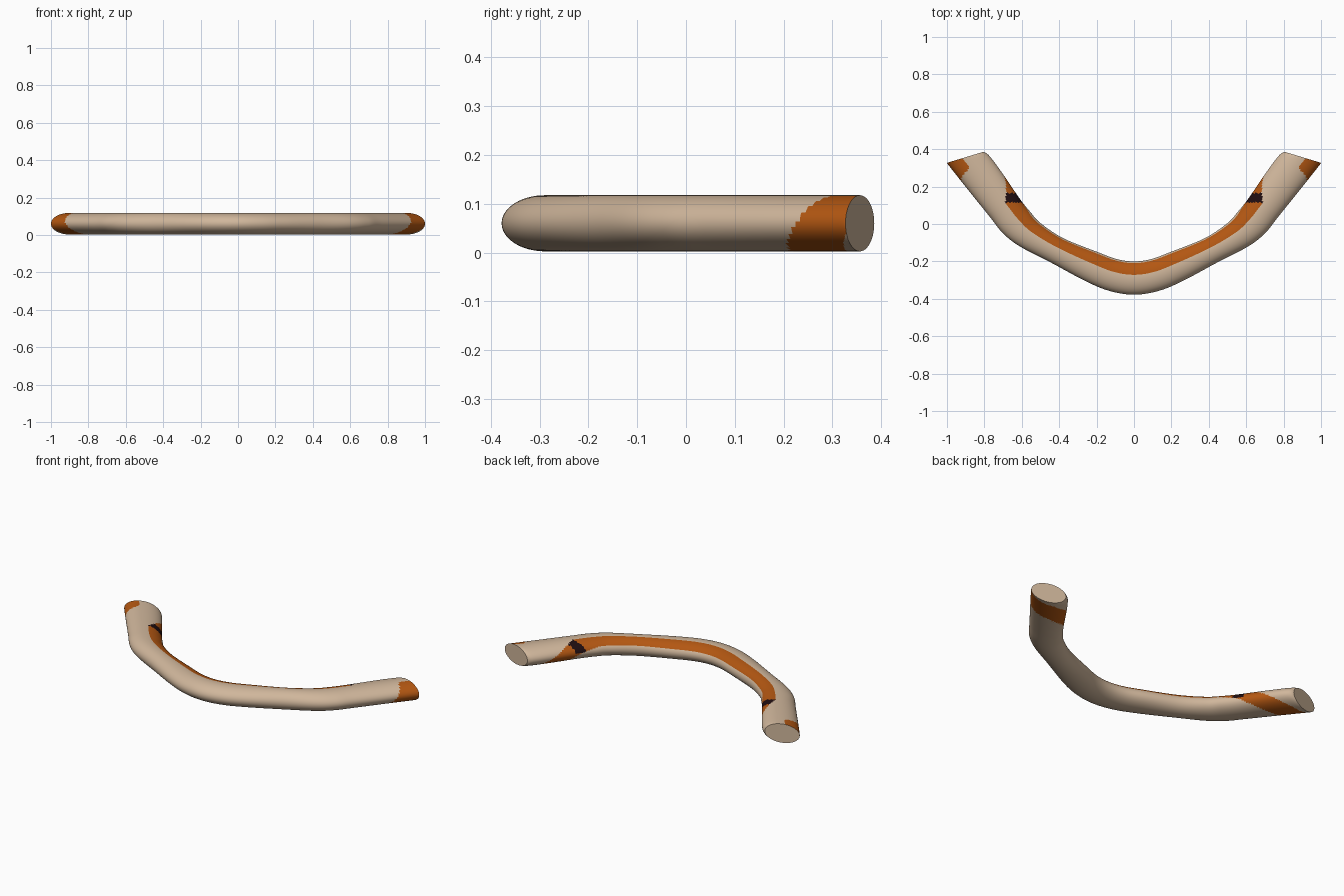
import bpy, bmesh, math
from mathutils import Vector

SEGS, STEPS = 96, 16
MID_Z, HALF_H = 0.06, 0.0575

old = bpy.data.objects.get("Cube")
if old:
    bpy.data.objects.remove(old, do_unlink=True)


def make_material(name, rgb):
    mat = bpy.data.materials.new(name)
    mat.use_nodes = True
    color = (*rgb, 1.0)
    mat.diffuse_color = color
    bsdf = mat.node_tree.nodes["Principled BSDF"]
    bsdf.inputs["Base Color"].default_value = color
    bsdf.inputs["Roughness"].default_value = 0.7
    return mat


def interpolate(table, q):
    if q <= table[0][0]:
        return table[0][1]
    for (a, va), (b, vb) in zip(table, table[1:]):
        if q <= b:
            return va + (vb - va) * (q - a) / (b - a)
    return table[-1][1]


def catmull(p0, p1, p2, p3, t):
    return 0.5 * (2 * p1 + (p2 - p0) * t + (2 * p0 - 5 * p1 + 4 * p2 - p3) * t * t
                  + (3 * p1 - p0 - 3 * p2 + p3) * t ** 3)


# Half plan of the bent bar: outer edge x, y and inner edge x, y
half = [Vector(p) for p in (
    (0, -.378, 0, -.2), (.13, -.358, .09, -.188), (.26, -.305, .2, -.148),
    (.45, -.203, .38, -.075), (.61, -.12, .5, .005), (.7, -.05, .555, .065),
    (.77, .037, .61, .134), (.885, .18, .712, .283), (.985, .306, .775, .366),
    (1, .327, .805, .386))]
mirrored = [Vector((-p[0], p[1], -p[2], p[3])) for p in half[:0:-1]]
stations = mirrored + half

sections = []
last = len(stations) - 1
for i in range(last):
    quad = [stations[min(max(i + k, 0), last)] for k in (-1, 0, 1, 2)]
    sections += [catmull(*quad, s / STEPS) for s in range(STEPS)]
sections.append(stations[-1])

# Painted band: starts on the inner top and spirals under each tip
BAND_START = [(.53, 103), (.66, 180), (.80, 255), (.89, 340)]
BAND_END = [(.40, 155), (.50, 180), (.67, 270), (.765, 360), (.785, 400), (.795, 440)]


def paint(center, theta):
    q = abs(center.x) * .64 + center.y * .77
    start, end = interpolate(BAND_START, q), interpolate(BAND_END, q)
    if not any(start <= a <= end for a in (theta, theta + 360)):
        return 0
    dark = .115 < center.y < .165 and theta < 175
    return 2 if dark else 1


# Loft elliptical rings along the bar
bm = bmesh.new()
rings = []
for sec in sections:
    outer, inner = Vector(sec[:2]), Vector(sec[2:])
    mid, arm = (outer + inner) / 2, (outer - inner) / 2
    ring = []
    for k in range(SEGS):
        a = math.tau * k / SEGS
        p = mid + arm * math.cos(a)
        ring.append(bm.verts.new((p.x, p.y, MID_Z + HALF_H * math.sin(a))))
    rings.append(ring)

for r0, r1 in zip(rings, rings[1:]):
    for k in range(SEGS):
        n = (k + 1) % SEGS
        face = bm.faces.new((r0[k], r0[n], r1[n], r1[k]))
        face.material_index = paint(face.calc_center_median(), (k + .5) * 360 / SEGS)

# Flat plain tips
for ring in (rings[0], rings[-1]):
    bm.faces.new(ring)

bmesh.ops.recalc_face_normals(bm, faces=bm.faces)
mesh = bpy.data.meshes.new("curved_bar")
bm.to_mesh(mesh)
bm.free()
for name, rgb in (("pale wood", (.63, .47, .33)),
                  ("burnt orange", (.45, .095, .006)),
                  ("dark brown", (.014, .004, .005))):
    mesh.materials.append(make_material(name, rgb))

bar = bpy.data.objects.new("curved_bar", mesh)
bpy.context.collection.objects.link(bar)
bpy.ops.object.select_all(action='DESELECT')
bar.select_set(True)
bpy.context.view_layer.objects.active = bar
bpy.ops.object.shade_smooth_by_angle(angle=math.radians(35))
